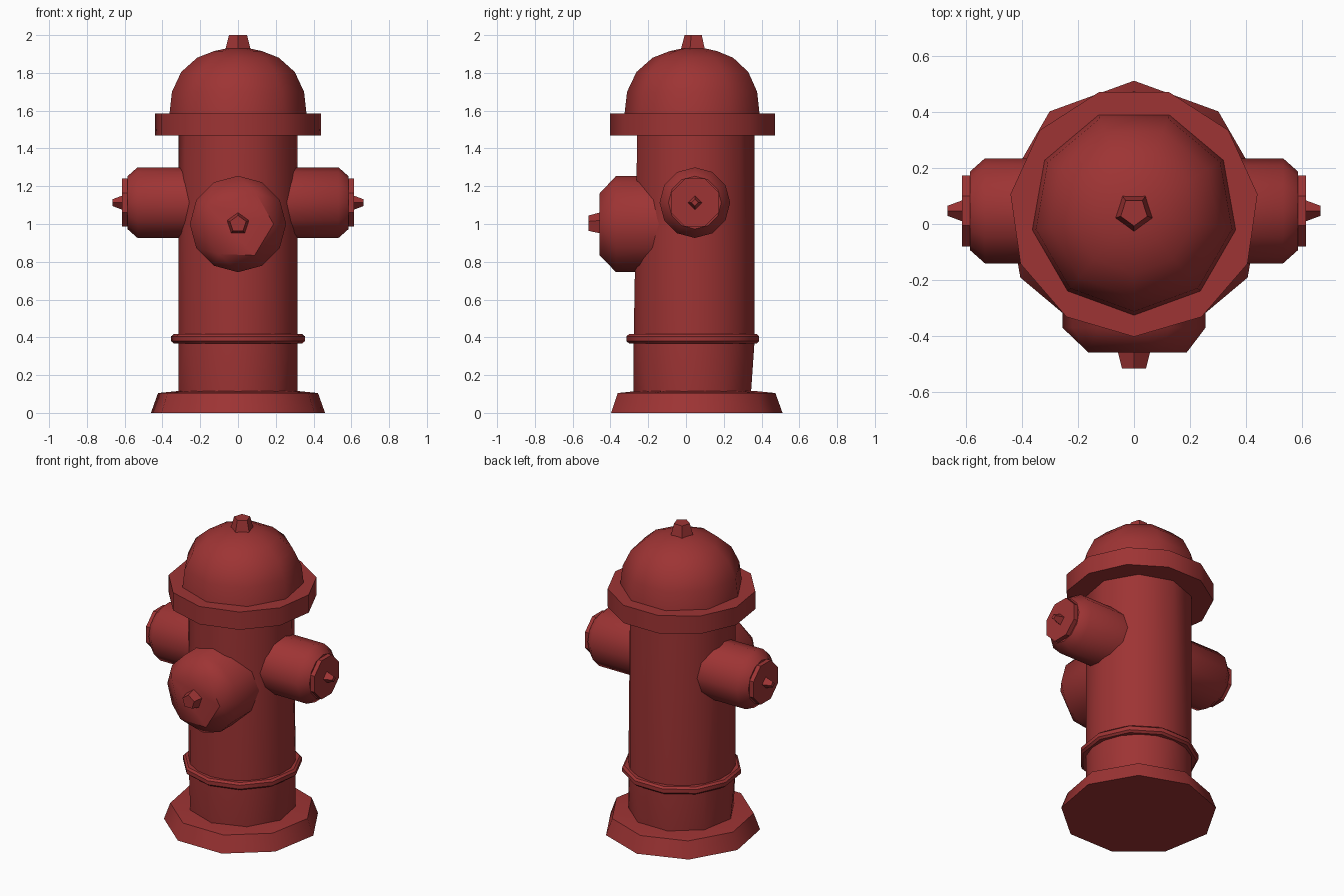
import bpy, bmesh, math
from mathutils import Vector

if "Cube" in bpy.data.objects:
    bpy.data.objects.remove(bpy.data.objects["Cube"])

red = bpy.data.materials.new("hydrant red")
red.diffuse_color = (0.34, 0.034, 0.034, 1)
red.use_nodes = True
red.node_tree.nodes["Principled BSDF"].inputs["Base Color"].default_value = red.diffuse_color
CY = 0.043  # y of the main axis


def poly(n, first=90):
    return [first + 360 * i / n for i in range(n)]


def up(u, v, h):
    return Vector((u, CY + v, h))


def front(u, v, h):
    return Vector((u, -h, 1.0 + v))


def side(s):
    return lambda u, v, h: Vector((s * h, 0.047 + u, 1.113 + v))


def solid(name, place, rings, smooth=42):
    """Convex skin over rings of (height, radius, list of angles)."""
    bm = bmesh.new()
    for h, r, angles in rings:
        for a in angles:
            t = math.radians(a)
            bm.verts.new(place(r * math.cos(t), r * math.sin(t), h))
    bmesh.ops.convex_hull(bm, input=bm.verts[:])
    bmesh.ops.dissolve_limit(bm, angle_limit=0.01, verts=bm.verts[:], edges=bm.edges[:])
    bmesh.ops.recalc_face_normals(bm, faces=bm.faces[:])
    me = bpy.data.meshes.new(name)
    bm.to_mesh(me)
    bm.free()
    me.materials.append(red)
    ob = bpy.data.objects.new(name, me)
    bpy.context.collection.objects.link(ob)
    bpy.ops.object.select_all(action='DESELECT')
    ob.select_set(True)
    bpy.context.view_layer.objects.active = ob
    bpy.ops.object.shade_smooth_by_angle(angle=math.radians(smooth))
    return ob


# Foot flange, barrel and lower ring
solid("base_flange", up, [(0, 0.468, poly(9)), (0.105, 0.43, poly(9)), (0.115, 0.33, poly(9))])
solid("barrel", up, [(0.1, 0.32, poly(9, -90)), (0.38, 0.32, poly(18)), (1.5, 0.32, poly(9))])
solid("lower_ring", up, [(0.368, 0.345, poly(11, -90)), (0.38, 0.358, poly(11, -90)),
                         (0.405, 0.358, poly(11, -90)), (0.417, 0.345, poly(11, -90))])

# Bonnet rim, dome and top nut
solid("bonnet_rim", up, [(1.468, 0.445, poly(11, -90)), (1.585, 0.445, poly(11, -90))])
nine = poly(9, -90)
solid("bonnet_dome", up, [(1.57, 0.37, nine), (1.70, 0.355, nine), (1.805, 0.305, nine),
                          (1.88, 0.22, nine), (1.915, 0.13, nine), (1.93, 0.06, nine)])
solid("top_nut", up, [(1.91, 0.074, poly(5, -90)), (2.0, 0.05, poly(5, -90))])

# Side hose outlets
for s, label in ((1, "right"), (-1, "left")):
    p = side(s)
    solid(label + "_outlet", p, [(0.15, 0.187, poly(12)), (0.532, 0.187, poly(12)),
                                 (0.585, 0.14, poly(12))])
    solid(label + "_outlet_cap", p, [(0.57, 0.137, poly(8, 22.5)), (0.613, 0.137, poly(8, 22.5))])
    solid(label + "_outlet_nut", p, [(0.6, 0.042, poly(4)), (0.665, 0.018, poly(4))])

# Large front outlet, tapering to a rough five-sided face
solid("front_outlet", front, [(0.0, 0.255, poly(12)), (0.37, 0.255, poly(12)),
                              (0.458, 0.188, [0, 59, 150, 238, 298])])
solid("front_outlet_nut", front, [(0.44, 0.065, poly(5)), (0.516, 0.045, poly(5))])
